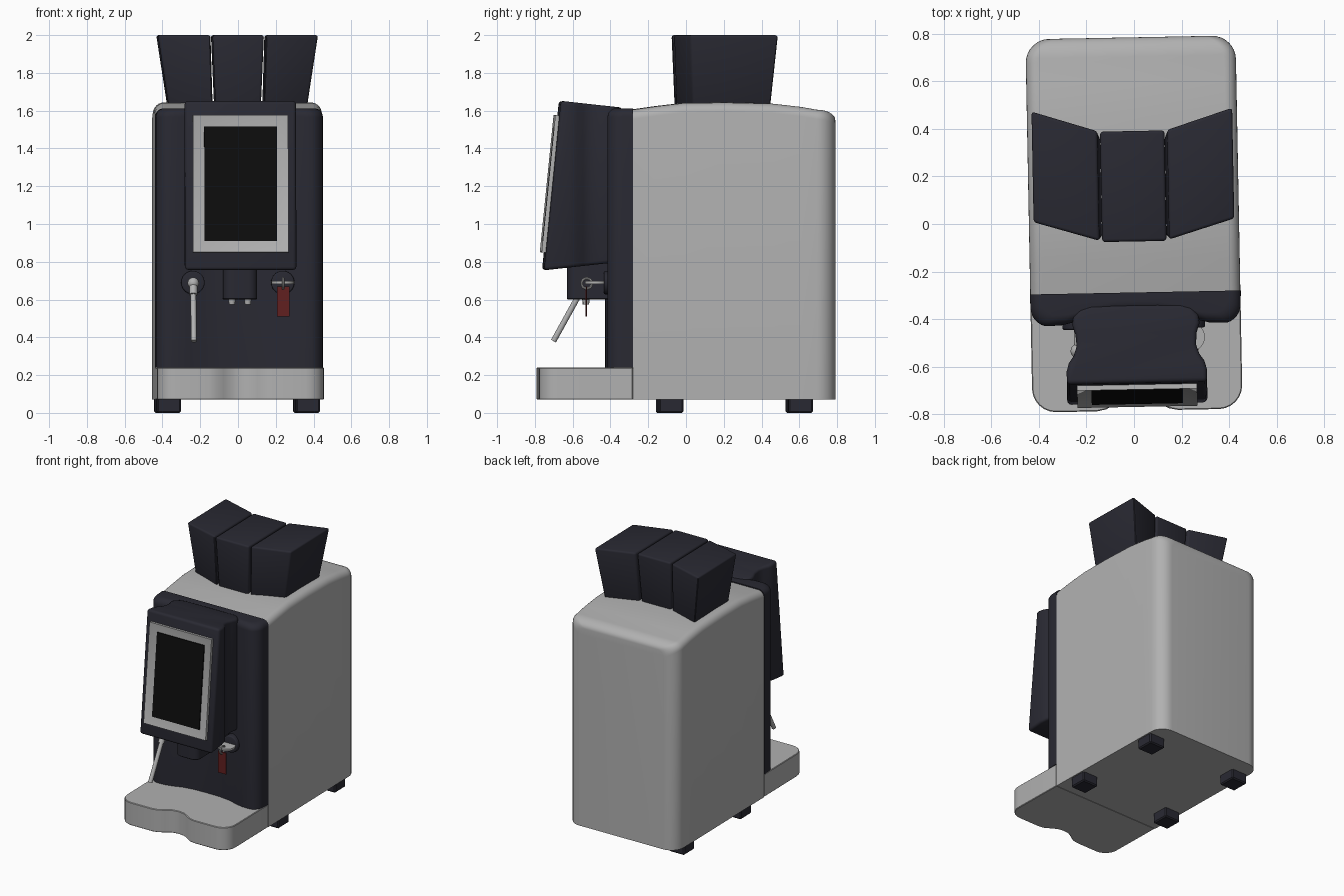
import bpy, bmesh, math
from mathutils import Matrix, Vector

if "Cube" in bpy.data.objects:
    bpy.data.objects.remove(bpy.data.objects["Cube"])

TURN = Matrix.Rotation(0.019, 4, 'Z')  # whole machine stands slightly turned


def material(name, color):
    m = bpy.data.materials.new(name)
    m.diffuse_color = (*color, 1)
    m.use_nodes = True
    m.node_tree.nodes["Principled BSDF"].inputs["Base Color"].default_value = m.diffuse_color
    return m


GREY = material("grey_metal", (0.44, 0.44, 0.44))
DARK = material("dark_plastic", (0.022, 0.022, 0.032))
BLACK = material("black_glass", (0.004, 0.004, 0.004))
RED = material("red_tag", (0.12, 0.014, 0.014))


def finish(name, bm, mat, bevel=0, segments=3, limit=0.7):
    bmesh.ops.recalc_face_normals(bm, faces=bm.faces[:])
    if bevel:
        edges = [e for e in bm.edges if len(e.link_faces) == 2 and e.calc_face_angle() > limit]
        bmesh.ops.bevel(bm, geom=edges, offset=bevel, segments=segments,
                        profile=0.5, affect='EDGES', clamp_overlap=True)
    bm.transform(TURN)
    me = bpy.data.meshes.new(name)
    bm.to_mesh(me)
    bm.free()
    me.materials.append(mat)
    for p in me.polygons:
        p.use_smooth = True
    me.set_sharp_from_angle(angle=math.radians(35))
    ob = bpy.data.objects.new(name, me)
    bpy.context.collection.objects.link(ob)
    return ob


def loft(name, rings, mat, **kw):
    bm = bmesh.new()
    loops = [[bm.verts.new(p) for p in ring] for ring in rings]
    n = len(loops[0])
    for a, b in zip(loops, loops[1:]):
        for i in range(n):
            j = (i + 1) % n
            bm.faces.new((a[i], a[j], b[j], b[i]))
    bm.faces.new(loops[0])
    bm.faces.new(loops[-1])
    return finish(name, bm, mat, **kw)


def mirrored(half):
    return half + [(-x, y) for x, y in reversed(half) if x > 0]


def prism(name, plan, z0, z1, mat, **kw):
    return loft(name, [[(x, y, z) for x, y in plan] for z in (z0, z1)], mat, **kw)


def box(name, center, size, mat, **kw):
    bm = bmesh.new()
    bmesh.ops.create_cube(bm, size=1, matrix=Matrix.Translation(center) @ Matrix.Diagonal((*size, 1)))
    return finish(name, bm, mat, **kw)


def rod(name, a, b, r, mat, r2=None, **kw):
    a, b = Vector(a), Vector(b)
    bm = bmesh.new()
    rot = (b - a).to_track_quat('Z', 'Y').to_matrix().to_4x4()
    bmesh.ops.create_cone(bm, cap_ends=True, segments=24, radius1=r, radius2=r2 or r,
                          depth=(b - a).length, matrix=Matrix.Translation((a + b) / 2) @ rot)
    return finish(name, bm, mat, **kw)


def arc(cx, cy, r, a0, a1, n=6):
    return [(cx + r * math.cos(math.radians(a0 + (a1 - a0) * i / n)),
             cy + r * math.sin(math.radians(a0 + (a1 - a0) * i / n))) for i in range(n + 1)]


# Main housing: rounded sections lofted front to back
stations = [(-0.29, 0.442, 1.605), (-0.15, 0.442, 1.625), (-0.02, 0.442, 1.64), (0.2, 0.442, 1.643),
            (0.45, 0.442, 1.637), (0.6, 0.442, 1.62)]
stations += [(y, x, 1.605 - 0.055 * (1 - (x - 0.342) / 0.1)) for x, y in arc(0.342, 0.685, 0.1, 0, 90, 8)]
rings = []
for y, w, top in stations:
    side = [(w, 0.07)] + arc(w - 0.05, top - 0.05, 0.05, 0, 90)
    rings.append([(x, y, z) for x, z in mirrored(side)])
loft("housing", rings, GREY)

# Drip tray base with a wavy notch at the front
tray = [(0, -0.72), (0.05, -0.728), (0.09, -0.752), (0.13, -0.777), (0.17, -0.785)]
tray += arc(0.342, -0.685, 0.1, -90, 0) + [(0.442, -0.29)]
prism("drip_tray", mirrored(tray), 0.07, 0.24, GREY, bevel=0.004, segments=1)

# Dark front panel, hollowed in the middle
panel = [(0, -0.37), (0.1, -0.372), (0.19, -0.385), (0.26, -0.408), (0.31, -0.42), (0.35, -0.422)]
panel += arc(0.362, -0.345, 0.08, -75, 0) + [(0.444, -0.288)]
bm_top = 1.612
rings = [[(x, y, 0.24) for x, y in mirrored(panel)]]
for a in range(0, 91, 15):
    s, c = math.sin(math.radians(a)), math.cos(math.radians(a))
    inset = 0.045 * (1 - c)
    ring = [(x * (1 - inset / 0.44), min(y + inset, -0.288) if y < -0.3 else y, bm_top - 0.045 * (1 - s))
            for x, y in mirrored(panel)]
    rings.append(ring)
loft("front_panel", rings, DARK)

# Screen head: waisted plan, sloping front
waist = [(0.285, -0.58), (0.264, -0.55), (0.251, -0.51), (0.255, -0.46),
         (0.268, -0.42), (0.262, -0.385), (0.235, -0.355), (0.19, -0.34)]


def head_ring(front, shoulder, base, slope):
    plan = mirrored([(0.295, front), (0.295, shoulder)] + waist)
    return [(x, y, base + slope * (y - front)) for x, y in plan]


loft("screen_head", [head_ring(-0.757, -0.63, 0.755, 0.11), head_ring(-0.668, -0.615, 1.652, -0.11)],
     DARK, bevel=0.018)

# Tilted display: recessed frame and glass plate
tilt = Matrix.Translation((0, -0.718, 1.2125)) @ Matrix.Rotation(-0.1, 4, 'X')
bm = bmesh.new()
bmesh.ops.create_cube(bm, size=1, matrix=Matrix.Diagonal((0.505, 0.03, 0.73, 1)))
face = min(bm.faces, key=lambda f: f.calc_center_median().y)
bmesh.ops.inset_region(bm, faces=[face], thickness=0.06)
bmesh.ops.translate(bm, verts=face.verts[:], vec=(0, 0.014, 0))
bm.transform(tilt)
finish("display_frame", bm, GREY)
bm = bmesh.new()
bmesh.ops.create_cube(bm, size=1, matrix=Matrix.Translation((0, -0.005, 0)) @ Matrix.Diagonal((0.384, 0.008, 0.609, 1)))
bm.transform(tilt)
finish("display_glass", bm, BLACK)

# Coffee spout with two nozzles
spout = mirrored(arc(0.045, -0.585, 0.045, -90, 0) + [(0.09, -0.37)])
prism("spout", spout, 0.6, 0.8, DARK, bevel=0.005, segments=1)
for s, n in ((-1, "left"), (1, "right")):
    rod(n + "_nozzle", (s * 0.042, -0.53, 0.575), (s * 0.042, -0.53, 0.61), 0.016, GREY, r2=0.02)

# Steam wand on the left
wx = -0.247
rod("wand_socket", (wx, -0.44, 0.69), (wx, -0.37, 0.69), 0.062, DARK, bevel=0.008)
rod("wand_arm", (wx, -0.53, 0.69), (wx, -0.42, 0.69), 0.014, GREY)
bm = bmesh.new()
bmesh.ops.create_uvsphere(bm, u_segments=20, v_segments=12, radius=0.03,
                          matrix=Matrix.Translation((wx, -0.53, 0.687)))
finish("wand_ball", bm, GREY)
rod("wand_collar", (wx, -0.53, 0.687), (wx, -0.565, 0.625), 0.021, GREY)
rod("wand_pipe", (wx, -0.545, 0.655), (wx, -0.697, 0.38), 0.015, GREY)

# Water tap on the right: flat handle, ring and hanging tag
tx = 0.229
rod("tap_socket", (tx, -0.44, 0.69), (tx, -0.37, 0.69), 0.062, DARK, bevel=0.008)
rod("tap_handle", (tx, -0.48, 0.683), (tx, -0.48, 0.697), 0.06, GREY)
rings = []
for i in range(21):
    t = 2 * math.pi * i / 20
    rings.append([(tx + 0.007 * math.cos(k * math.pi / 4),
                   -0.53 + (0.027 + 0.007 * math.sin(k * math.pi / 4)) * math.cos(t),
                   0.685 + (0.027 + 0.007 * math.sin(k * math.pi / 4)) * math.sin(t)) for k in range(8)])
loft("tap_ring", rings, GREY)
box("tap_tag", (tx, -0.532, 0.59), (0.066, 0.006, 0.16), RED)

# Three bean hoppers, flaring upward
middle_low = mirrored([(0.12, -0.058), (0.12, 0.362)])
middle_top = mirrored([(0.136, -0.074), (0.136, 0.392)])
side_low = [(0.135, -0.055), (0.366, 0.03), (0.366, 0.442), (0.135, 0.365)]
side_top = [(0.147, -0.068), (0.424, 0.015), (0.424, 0.482), (0.147, 0.394)]
for n, low, top, s in (("middle", middle_low, middle_top, 1), ("left", side_low, side_top, -1),
                       ("right", side_low, side_top, 1)):
    loft(n + "_hopper", [[(s * x, y, 1.62) for x, y in low], [(s * x, y, 2.0) for x, y in top]],
         DARK, bevel=0.013)

# Feet
for s, n in ((-1, "left"), (1, "right")):
    for y, m in ((-0.087, "front"), (0.6, "back")):
        box(f"{m}_{n}_foot", (s * 0.368, y, 0.04), (0.128, 0.13, 0.08), DARK, bevel=0.008, segments=1)
